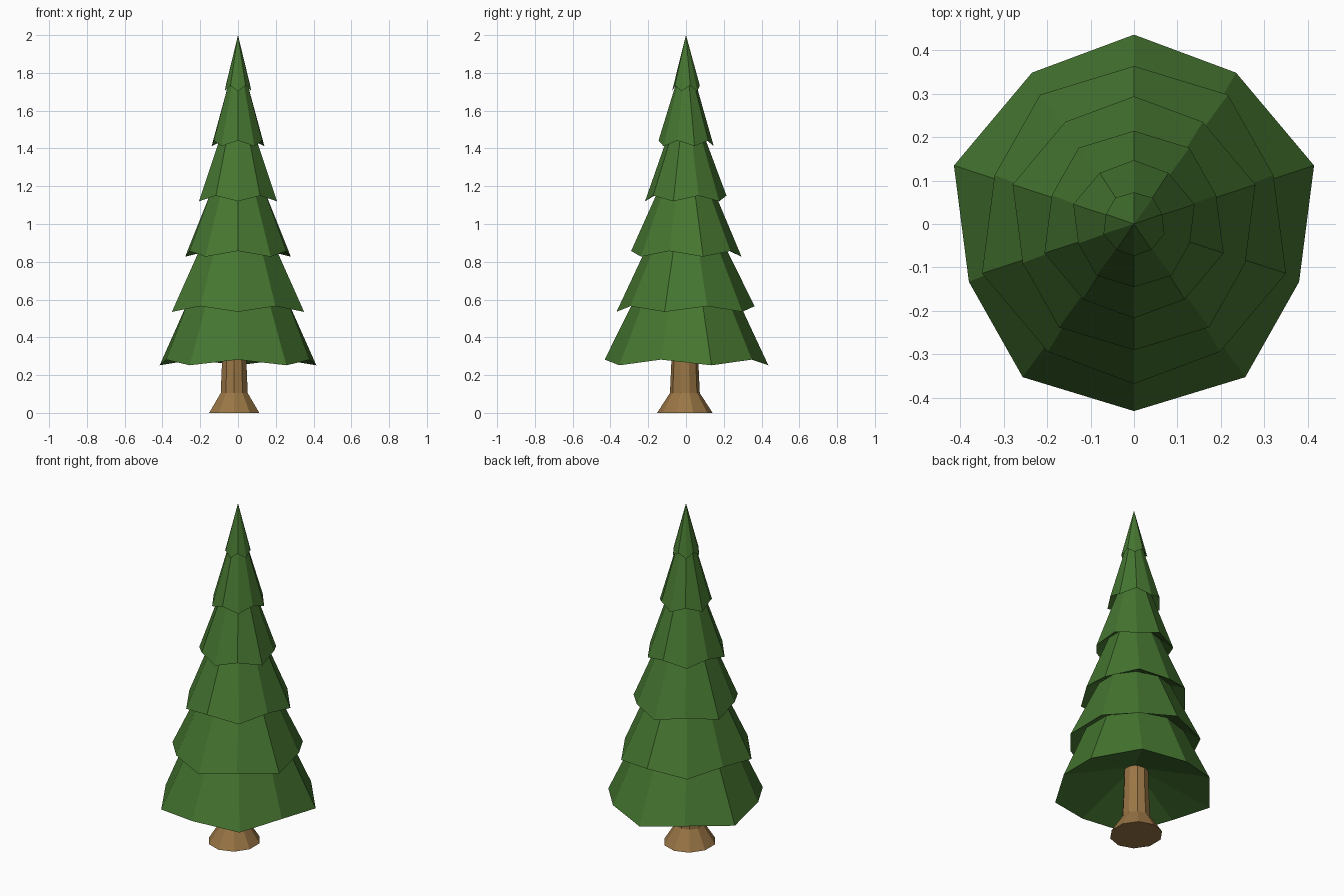
import bpy, bmesh, math

if "Cube" in bpy.data.objects:
    bpy.data.objects.remove(bpy.data.objects["Cube"])

SIDES = 10


def ring(r, z, low=None, lift=0.0, cx=0.0, cy=0.0, sx=1.0):
    """Ten-sided ring. With low set to 0 or 1, the other corners are raised and pulled in."""
    pts = []
    for i in range(SIDES):
        a = math.pi / 2 + i * 2 * math.pi / SIDES
        x, y, h = r * math.cos(a) * sx, r * math.sin(a), z
        if low is not None and i % 2 != low:
            x, y, h = x * 0.917, y * 0.988, z + lift
        pts.append((cx + x, cy + y, h))
    return pts


def lathe(name, rings, start, end, color):
    """Bridge rings upward, closing both ends to a point."""
    bm = bmesh.new()
    loops = [[bm.verts.new(p) for p in pts] for pts in rings]
    for a, b in zip(loops, loops[1:]):
        for i in range(SIDES):
            j = (i + 1) % SIDES
            bm.faces.new((a[i], a[j], b[j], b[i]))
    for point, loop in ((start, loops[0]), (end, loops[-1])):
        tip = bm.verts.new(point)
        for i in range(SIDES):
            bm.faces.new((loop[i], loop[(i + 1) % SIDES], tip))
    bmesh.ops.recalc_face_normals(bm, faces=bm.faces)
    mesh = bpy.data.meshes.new(name)
    bm.to_mesh(mesh)
    bm.free()
    obj = bpy.data.objects.new(name, mesh)
    bpy.context.collection.objects.link(obj)
    mat = bpy.data.materials.new(name + "_color")
    mat.diffuse_color = color
    mat.use_nodes = True
    mat.node_tree.nodes["Principled BSDF"].inputs["Base Color"].default_value = mat.diffuse_color
    mesh.materials.append(mat)
    return obj


# Foliage: rim radius, rim height, and neck radius tucked under each rim
tiers = [
    (0.436, 0.252, None),
    (0.368, 0.535, 0.276),
    (0.294, 0.827, 0.203),
    (0.217, 1.120, 0.146),
    (0.147, 1.412, 0.094),
    (0.074, 1.703, 0.047),
]
rings = []
for k, (r, z, neck) in enumerate(tiers):
    if neck:
        rings.append(ring(neck, z + 0.06))
    rings.append(ring(r, z, low=k % 2, lift=0.03))
lathe("foliage", rings, (0, 0, 0.41), (0, 0, 2.0), (0.06, 0.18, 0.03, 1))

# Trunk with flared foot, slightly off centre
profile = [(0.147, 0.0), (0.079, 0.105), (0.071, 0.28), (0.068, 0.42)]
cx, cy = -0.02, -0.006
lathe("trunk", [ring(r, z, cx=cx, cy=cy, sx=0.95) for r, z in profile],
      (cx, cy, 0.0), (cx, cy, 0.42), (0.32, 0.18, 0.06, 1))
